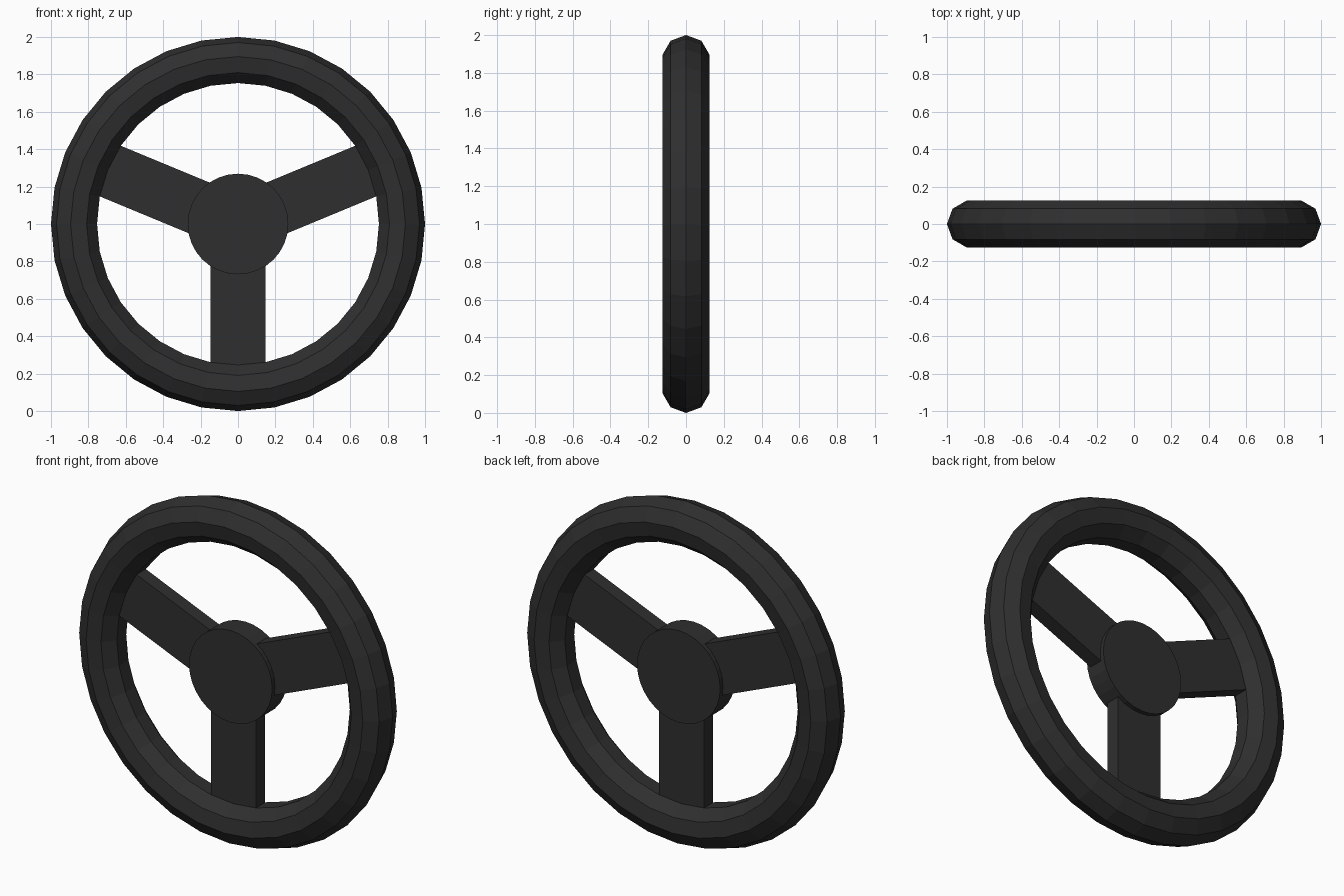
import bpy
import bmesh
from math import cos, sin, pi, radians
from mathutils import Matrix, Vector

cube = bpy.data.objects.get("Cube")
if cube:
    bpy.data.objects.remove(cube, do_unlink=True)

CENTRE = Vector((0, 0, 1))
SEGMENTS = 32          # steps around the rim
SIDES = 9              # sides of the rim's cross-section
RIM, TUBE = 0.873, 0.127
HUB_RADIUS, HUB_DEPTH = 0.269, 0.136
SPOKE_WIDTH, SPOKE_DEPTH, SPOKE_REACH = 0.293, 0.085, 0.82

black = bpy.data.materials.new("matte_black")
black.use_nodes = True
black.diffuse_color = (0.028, 0.028, 0.028, 1)
black.node_tree.nodes["Principled BSDF"].inputs["Base Color"].default_value = black.diffuse_color


def finish(bm, name):
    bmesh.ops.recalc_face_normals(bm, faces=bm.faces)
    mesh = bpy.data.meshes.new(name)
    bm.to_mesh(mesh)
    bm.free()
    mesh.materials.append(black)
    obj = bpy.data.objects.new(name, mesh)
    obj.location = CENTRE
    bpy.context.collection.objects.link(obj)
    return obj


# Rim: a faceted ring swept around the y axis
bm = bmesh.new()
loops = []
for i in range(SEGMENTS):
    a = 2 * pi * i / SEGMENTS
    loop = []
    for j in range(SIDES):
        t = 2 * pi * j / SIDES
        r = RIM + TUBE * cos(t)
        loop.append(bm.verts.new((r * cos(a), TUBE * sin(t), r * sin(a))))
    loops.append(loop)
for i, loop in enumerate(loops):
    after = loops[(i + 1) % SEGMENTS]
    for j in range(SIDES):
        k = (j + 1) % SIDES
        bm.faces.new((loop[j], loop[k], after[k], after[j]))
finish(bm, "rim")

# Hub: a short cylinder lying along y
bm = bmesh.new()
bmesh.ops.create_cone(bm, cap_ends=True, segments=SEGMENTS, radius1=HUB_RADIUS,
                      radius2=HUB_RADIUS, depth=HUB_DEPTH,
                      matrix=Matrix.Rotation(pi / 2, 4, 'X'))
finish(bm, "hub")

# Spokes: flat bars from the hub into the rim
for name, angle in (("left_spoke", 22.5), ("right_spoke", 157.5), ("lower_spoke", 270)):
    bm = bmesh.new()
    bmesh.ops.create_cube(bm, size=1)
    bmesh.ops.scale(bm, vec=(SPOKE_REACH, SPOKE_DEPTH, SPOKE_WIDTH), verts=bm.verts)
    bmesh.ops.translate(bm, vec=(SPOKE_REACH / 2, 0, 0), verts=bm.verts)
    bmesh.ops.rotate(bm, verts=bm.verts, matrix=Matrix.Rotation(-radians(angle), 3, 'Y'))
    finish(bm, name)
